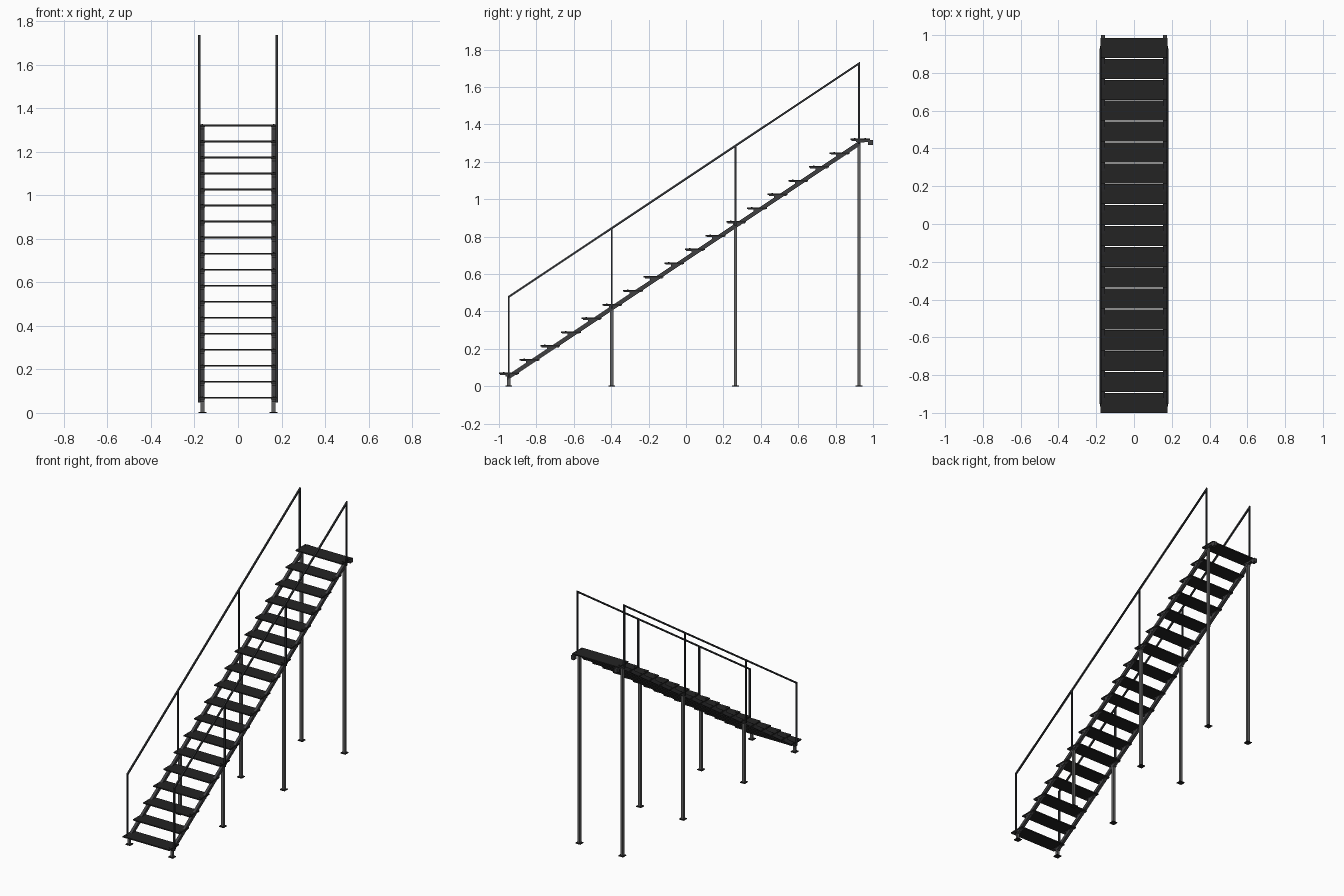
import bpy, bmesh, math
from mathutils import Vector, Matrix

cube = bpy.data.objects.get("Cube")
if cube:
    bpy.data.objects.remove(cube, do_unlink=True)


def material(name, rgb):
    m = bpy.data.materials.new(name)
    m.use_nodes = True
    m.diffuse_color = (*rgb, 1)
    m.node_tree.nodes["Principled BSDF"].inputs["Base Color"].default_value = (*rgb, 1)
    return m


BLACK = material("black tread", (0.017, 0.017, 0.017))
RAIL = material("dark rail steel", (0.03, 0.032, 0.035))
STEEL = material("dark grey steel", (0.05, 0.05, 0.053))
GREY = material("grey post steel", (0.12, 0.12, 0.12))


def finish(name, bm, mat):
    mesh = bpy.data.meshes.new(name)
    bm.to_mesh(mesh)
    bm.free()
    mesh.materials.append(mat)
    ob = bpy.data.objects.new(name, mesh)
    bpy.context.collection.objects.link(ob)
    return ob


def add_box(bm, x, y, z):
    """Box from (low, high) ranges."""
    size = [b - a for a, b in (x, y, z)]
    mid = [(a + b) / 2 for a, b in (x, y, z)]
    bmesh.ops.create_cube(bm, size=1, matrix=Matrix.Translation(mid) @ Matrix.Diagonal((*size, 1)))


def add_slope(bm, x, start, end, height):
    """Sloping bar with plumb-cut ends; start and end are (y, z) on its centre line."""
    h = height / 2
    loop = [(start[0], start[1] - h), (end[0], end[1] - h), (end[0], end[1] + h), (start[0], start[1] + h)]
    face = bm.faces.new([bm.verts.new((x[0], y, z)) for y, z in loop])
    out = bmesh.ops.extrude_face_region(bm, geom=[face])
    verts = [v for v in out["geom"] if isinstance(v, bmesh.types.BMVert)]
    bmesh.ops.translate(bm, verts=verts, vec=(x[1] - x[0], 0, 0))
    bmesh.ops.recalc_face_normals(bm, faces=bm.faces[:])


STEPS, RUN, RISE = 18, 0.1105, 0.0736
DEPTH, TOP = 0.106, 0.073
POST_Y = (-0.948, -0.397, 0.265, 0.925)
SLOPE = RISE / RUN


def stringer_z(y):
    return 0.05 + (y + 0.948) * SLOPE


def rail_z(y):
    return 0.478 + (y + 0.948) * SLOPE


# Treads with folded front and back lips
treads, brackets, bolts = bmesh.new(), bmesh.new(), bmesh.new()
for i in range(STEPS):
    y, z = -1 + i * RUN, TOP + i * RISE
    add_box(treads, (-0.177, 0.177), (y, y + DEPTH), (z - 0.008, z))
    for s in (-1, 1):
        # Angle bracket under each tread end
        add_box(brackets, sorted((s * 0.152, s * 0.174)), (y + 0.006, y + DEPTH - 0.006), (z - 0.012, z - 0.008))
        add_box(brackets, sorted((s * 0.154, s * 0.174)), (y + 0.035, y + 0.075), (z - 0.022, z - 0.012))
        for d in (0.025, DEPTH - 0.025):
            bmesh.ops.create_cone(bolts, cap_ends=True, segments=6, radius1=0.004, radius2=0.004, depth=0.004,
                                  matrix=Matrix.Translation((s * 0.164, y + d, z + 0.0005)))
finish("treads", treads, BLACK)
finish("tread_brackets", brackets, STEEL)
finish("tread_bolts", bolts, BLACK)

for side, s in (("left", 1), ("right", -1)):
    def span(a, b):
        return sorted((s * a, s * b))

    # Stringer
    bm = bmesh.new()
    first, last = POST_Y[0] - 0.008, POST_Y[-1] + 0.008
    add_slope(bm, span(0.154, 0.173), (first, stringer_z(first)), (last, stringer_z(last)), 0.027)
    finish(side + "_stringer", bm, STEEL)

    # Landing hook at the top end
    bm = bmesh.new()
    add_box(bm, span(0.153, 0.175), (0.91, 1.0), (1.305, 1.317))
    add_box(bm, span(0.153, 0.175), (0.972, 1.0), (1.289, 1.305))
    finish(side + "_landing_hook", bm, STEEL)

    # Support posts and foot plates
    posts, feet, rail = bmesh.new(), bmesh.new(), bmesh.new()
    for y in POST_Y:
        add_box(posts, span(0.155, 0.172), (y - 0.0085, y + 0.0085), (0.004, stringer_z(y)))
        add_box(feet, span(0.145, 0.181), (y - 0.018, y + 0.018), (0, 0.005))
        # Handrail uprights, fixed to the outside of the stringer
        add_box(rail, span(0.173, 0.183), (y - 0.005, y + 0.005), (stringer_z(y) - 0.002, rail_z(y)))
    finish(side + "_support_posts", posts, GREY)
    finish(side + "_foot_plates", feet, BLACK)

    # Handrail
    a, b = POST_Y[0] - 0.005, POST_Y[-1] + 0.005
    add_slope(rail, span(0.173, 0.183), (a, rail_z(a)), (b, rail_z(b)), 0.013)
    finish(side + "_handrail", rail, RAIL)
